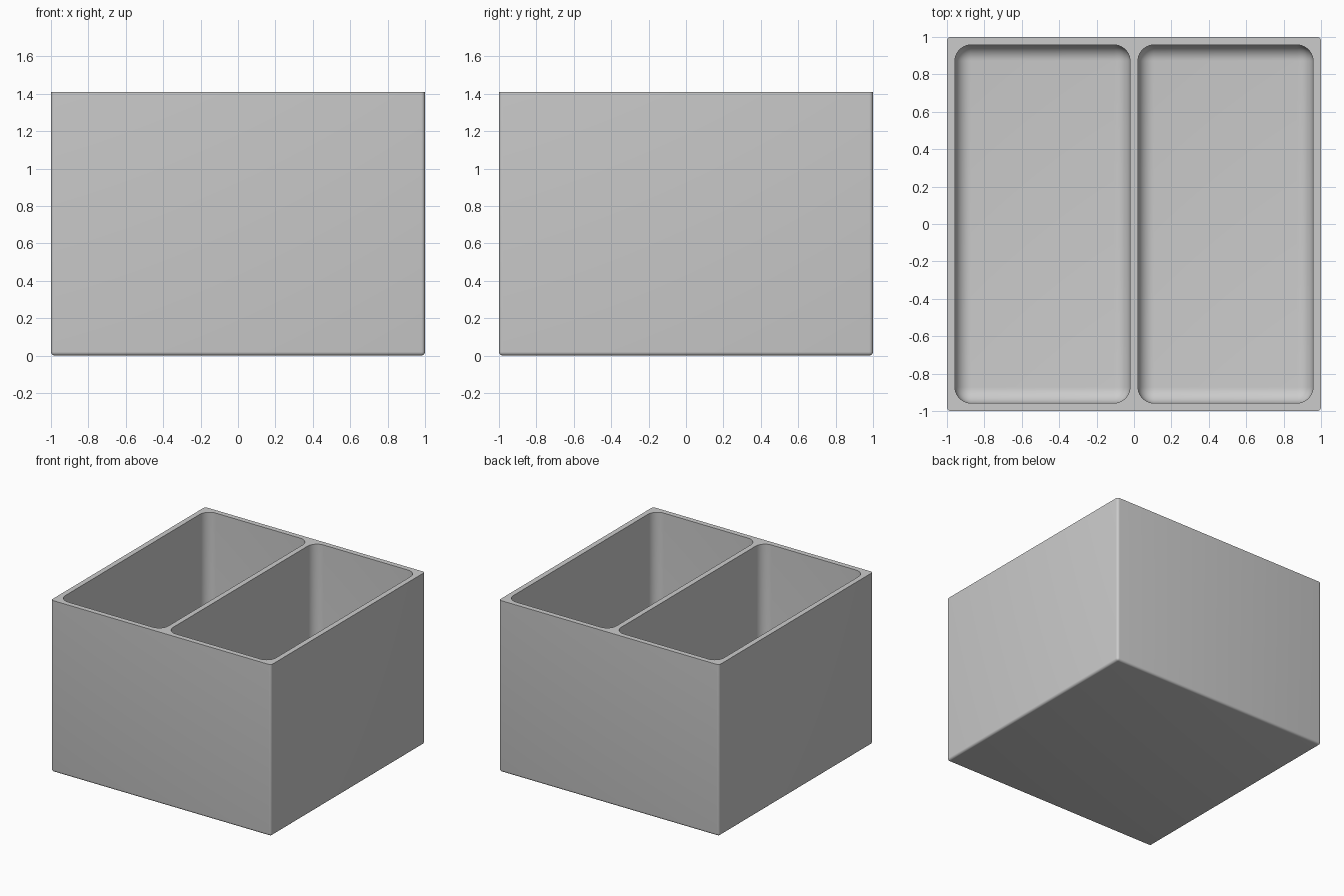
import bpy
import bmesh
from mathutils import Matrix, Vector

if "Cube" in bpy.data.objects:
    bpy.data.objects.remove(bpy.data.objects["Cube"], do_unlink=True)

HEIGHT = 1.41
WALL = 0.043
FLOOR = 0.043

grey = bpy.data.materials.new("light grey plastic")
grey.use_nodes = True
colour = (0.6, 0.6, 0.6, 1)
grey.diffuse_color = colour
grey.node_tree.nodes["Principled BSDF"].inputs["Base Color"].default_value = colour


def rounded_box(name, low, high, radius, segments):
    """Box with a flat open-edged top and rounded sides and bottom."""
    low, high = Vector(low), Vector(high)
    bm = bmesh.new()
    bmesh.ops.create_cube(bm, size=1, matrix=Matrix.Translation((low + high) / 2)
                          @ Matrix.Diagonal((*(high - low), 1)))
    edges = [e for e in bm.edges if min(v.co.z for v in e.verts) < high.z - 0.01]
    bmesh.ops.bevel(bm, geom=edges, offset=radius, segments=segments,
                    profile=0.5, affect='EDGES')
    mesh = bpy.data.meshes.new(name)
    bm.to_mesh(mesh)
    bm.free()
    mesh.materials.append(grey)
    obj = bpy.data.objects.new(name, mesh)
    bpy.context.collection.objects.link(obj)
    return obj


# Outer shell
box = rounded_box("divided_box", (-1, -1, 0), (1, 1, HEIGHT), 0.02, 5)
bpy.context.view_layer.objects.active = box
box.select_set(True)

# Two deep compartments either side of the divider
inner, outer = WALL / 2, 1 - WALL
for side, (x0, x1) in {"left": (inner, outer), "right": (-outer, -inner)}.items():
    cutter = rounded_box(side + "_compartment_cutter", (x0, -outer, FLOOR),
                         (x1, outer, HEIGHT + 0.2), 0.085, 10)
    cutter.hide_render = True
    cut = box.modifiers.new(side + "_compartment", 'BOOLEAN')
    cut.operation = 'DIFFERENCE'
    cut.solver = 'EXACT'
    cut.object = cutter
    bpy.ops.object.modifier_apply(modifier=cut.name)
    bpy.data.objects.remove(cutter, do_unlink=True)

bpy.ops.object.shade_smooth_by_angle(angle=0.6)
